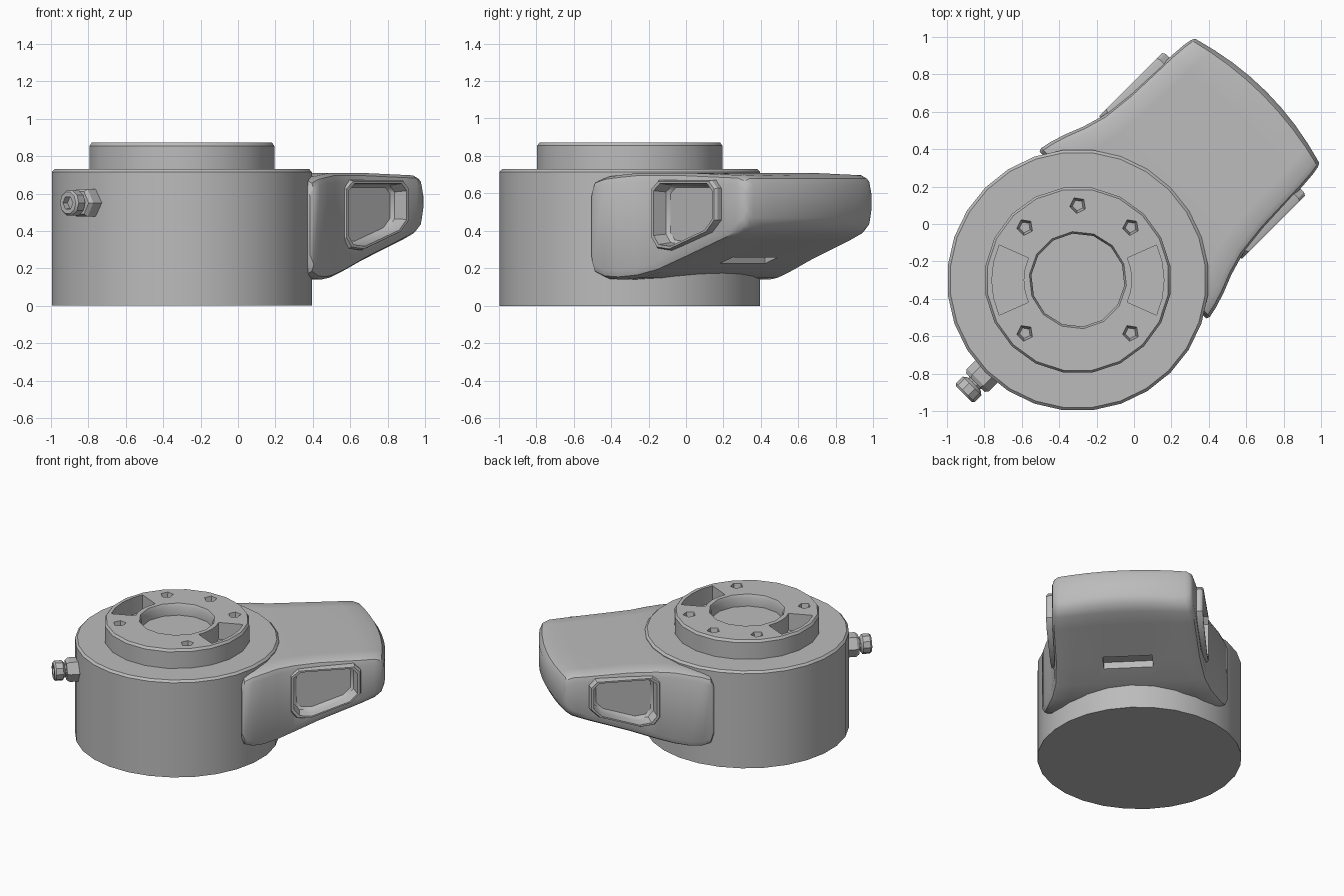
import bpy, bmesh
from math import sin, cos, pi, radians
from mathutils import Matrix, Vector

if "Cube" in bpy.data.objects:
    bpy.data.objects.remove(bpy.data.objects["Cube"])

# Working frame: origin on the drum axis, arm pointing along +x
PLACE = Matrix.Translation((-0.3, -0.3, 0)) @ Matrix.Rotation(radians(45), 4, "Z")

metal = bpy.data.materials.new("plain_grey")
metal.use_nodes = True
GREY = (0.5, 0.5, 0.5, 1)
metal.diffuse_color = GREY
metal.node_tree.nodes["Principled BSDF"].inputs["Base Color"].default_value = GREY


def make(name, verts, faces):
    bm = bmesh.new()
    vs = [bm.verts.new(PLACE @ Vector(v)) for v in verts]
    for f in faces:
        bm.faces.new([vs[i] for i in f])
    bmesh.ops.recalc_face_normals(bm, faces=bm.faces)
    mesh = bpy.data.meshes.new(name)
    bm.to_mesh(mesh)
    bm.free()
    mesh.materials.append(metal)
    ob = bpy.data.objects.new(name, mesh)
    bpy.context.collection.objects.link(ob)
    return ob


def loft(name, rings):
    """Skin equal-sized closed rings and cap both ends."""
    n = len(rings[0])
    faces = [(r * n + i, r * n + (i + 1) % n, (r + 1) * n + (i + 1) % n, (r + 1) * n + i)
             for r in range(len(rings) - 1) for i in range(n)]
    last = (len(rings) - 1) * n
    faces += [tuple(range(n)), tuple(range(last, last + n))]
    return make(name, [p for ring in rings for p in ring], faces)


def turned(name, profile, sides, x=0, y=0):
    """Round part about a vertical axis from (radius, z) pairs."""
    angles = [2 * pi * i / sides for i in range(sides)]
    return loft(name, [[(x + r * cos(a), y + r * sin(a), z) for a in angles] for r, z in profile])


def valve_part(name, profile, sides):
    """Round part about the valve axis from (radius, x) pairs."""
    angles = [2 * pi * i / sides for i in range(sides)]
    return loft(name, [[(x, r * cos(a), 0.55 + r * sin(a)) for a in angles] for r, x in profile])


def cut(ob, cutters):
    for c in cutters:
        c.hide_render = True
        mod = ob.modifiers.new("cut", "BOOLEAN")
        mod.operation = "DIFFERENCE"
        mod.solver = "EXACT"
        mod.object = c
        bpy.context.view_layer.objects.active = ob
        bpy.ops.object.modifier_apply(modifier=mod.name)


def discard(cutters):
    for c in cutters:
        bpy.data.objects.remove(c)


def smooth(ob, angle=30):
    bpy.ops.object.select_all(action="DESELECT")
    ob.select_set(True)
    bpy.context.view_layer.objects.active = ob
    bpy.ops.object.shade_smooth_by_angle(angle=radians(angle))


# Drum
drum = turned("drum", [(0.7, 0), (0.7, 0.715), (0.685, 0.73)], 28)
smooth(drum)

# Raised hub with bore, bolt holes and two curved slots
hub = turned("hub", [(0.5, 0.7), (0.5, 0.855), (0.488, 0.872)], 20)
tools = [turned("bore_cutter", [(0.25, 0.785), (0.25, 0.85), (0.275, 0.9)], 14)]
for deg in (0, 45, 90, 180, 270):
    a = radians(deg)
    tools.append(turned("bolt_cutter", [(0.03, 0.80), (0.05, 0.9)], 5, 0.4 * cos(a), 0.4 * sin(a)))
for deg in (-45, 135):
    sweep = [radians(deg + d) for d in (-24, -12, 0, 12, 24)]
    outline = [(0.46 * cos(a), 0.46 * sin(a)) for a in sweep]
    outline += [(0.29 * cos(a), 0.29 * sin(a)) for a in reversed(sweep)]
    tools.append(loft("slot_cutter", [[(x, y, z) for x, y in outline] for z in (0.745, 0.9)]))
cut(hub, tools)
discard(tools)
smooth(hub)

# Arm: stations of (distance, half width, bottom, top)
STATIONS = [(0.34, 0.63, 0.22, 0.63), (0.36, 0.638, 0.17, 0.67), (0.42, 0.625, 0.145, 0.69),
            (0.50, 0.60, 0.14, 0.70), (0.60, 0.56, 0.15, 0.71), (0.72, 0.525, 0.18, 0.71),
            (0.90, 0.505, 0.245, 0.71), (1.20, 0.495, 0.35, 0.70), (1.29, 0.488, 0.385, 0.697),
            (1.335, 0.48, 0.42, 0.68), (1.355, 0.47, 0.47, 0.64)]
# Columns across the arm: fraction of half width, corner inset
half = [(0.25, 0), (0.5, 0), (0.75, 0), (0.92, 0), (0.975, 0.015), (1, 0.05)]
COLUMNS = [(-f, d) for f, d in reversed(half)] + [(0, 0)] + half
verts = []
for u, w, low, high in STATIONS:
    bow = 0.07 * (u / 1.355) ** 6
    row = [(u + bow * (1 - f * f), f * w, d) for f, d in COLUMNS]
    verts += [(x, y, high - d) for x, y, d in row]
    verts += [(x, y, low + d) for x, y, d in reversed(row)]
m = len(COLUMNS)
n = 2 * m
faces = [(s * n + i, s * n + (i + 1) % n, (s + 1) * n + (i + 1) % n, (s + 1) * n + i)
         for s in range(len(STATIONS) - 1) for i in range(n)]
for base in (0, (len(STATIONS) - 1) * n):
    faces += [(base + i, base + i + 1, base + n - 2 - i, base + n - 1 - i) for i in range(m - 1)]
arm = make("arm", verts, faces)

# Side pockets with raised rims
POCKET = [(0.71, 0.37), (0.75, 0.32), (0.84, 0.31), (1.11, 0.40), (1.17, 0.46),
          (1.17, 0.62), (1.13, 0.66), (0.76, 0.66), (0.71, 0.62)]


def pocket_ring(y, grow, taper=0.0):
    return [(0.94 + (x - 0.94) * grow, y, 0.5 + (z - 0.5) * grow) for x, z in POCKET]


for side, label in ((1, "left"), (-1, "right")):
    rim = loft(label + "_pocket_rim", [pocket_ring(side * 0.46, 1.07), pocket_ring(side * 0.525, 1.07),
                                       pocket_ring(side * 0.54, 1.03)])
    tool = loft("pocket_cutter", [pocket_ring(side * 0.445, 0.82), pocket_ring(side * 0.46, 0.9),
                                  pocket_ring(side * 0.6, 1.0)])
    cut(arm, [tool])
    cut(rim, [tool])
    discard([tool])
    smooth(rim)

# Short slot under the arm
tool = loft("under_slot_cutter", [[(x, y, z) for x, y in ((0.85, -0.17), (0.95, -0.17), (0.95, 0.17), (0.85, 0.17))]
                                  for z in (0.1, 0.275)])
cut(arm, [tool])
discard([tool])
smooth(arm, 35)

# Valve fitting on the drum wall
smooth(valve_part("valve_hex_nut", [(0.085, -0.66), (0.085, -0.755), (0.07, -0.775)], 6))
smooth(valve_part("valve_neck", [(0.048, -0.76), (0.042, -0.80)], 10))
tip = valve_part("valve_tip", [(0.05, -0.785), (0.07, -0.80), (0.07, -0.85), (0.06, -0.862)], 10)
tool = valve_part("socket_cutter", [(0.035, -0.83), (0.04, -0.9)], 6)
cut(tip, [tool])
discard([tool])
smooth(tip)
